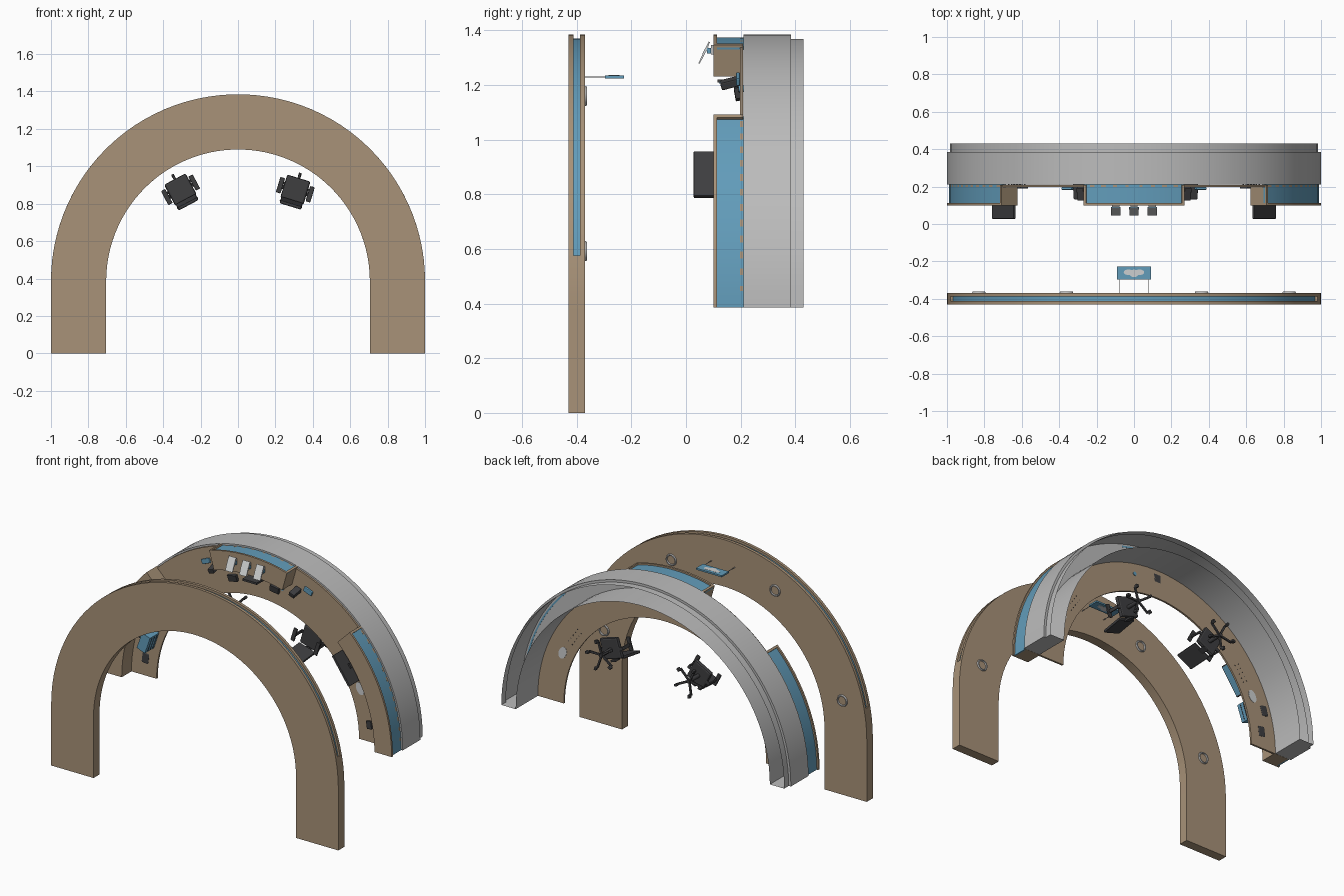
import bpy, bmesh, math
from mathutils import Matrix, Vector

if "Cube" in bpy.data.objects:
    bpy.data.objects.remove(bpy.data.objects["Cube"])

CZ = 0.385   # height of the arc centre


def material(name, r, g, b):
    m = bpy.data.materials.new(name)
    m.diffuse_color = [((c / 255 + 0.055) / 1.055) ** 2.4 for c in (r, g, b)] + [1]
    m.use_nodes = True
    m.node_tree.nodes["Principled BSDF"].inputs["Base Color"].default_value = m.diffuse_color
    return m


TAN = material("tan_wood", 168, 146, 120)
BLUE = material("blue_panel", 98, 156, 186)
GREY = material("grey_metal", 188, 188, 188)
DARK = material("dark_plastic", 62, 62, 64)
LIGHT = material("light_grey", 205, 207, 208)


def finish(name, bm, mat, smooth=True):
    bmesh.ops.recalc_face_normals(bm, faces=bm.faces)
    me = bpy.data.meshes.new(name)
    bm.to_mesh(me)
    bm.free()
    me.materials.append(mat)
    ob = bpy.data.objects.new(name, me)
    bpy.context.collection.objects.link(ob)
    if smooth:
        bpy.context.view_layer.objects.active = ob
        ob.select_set(True)
        bpy.ops.object.shade_smooth_by_angle(angle=math.radians(30))
        ob.select_set(False)
    return ob


def sweep(name, profile, a0, a1, mat, legs="", closed=True, caps=True):
    """Sweep an (r, y) profile round the arc; legs R/L drop straight to the floor."""
    bm = bmesh.new()
    n = max(1, round(abs(a1 - a0) / 3.5))
    path = [(math.cos(a), math.sin(a)) for a in
            (math.radians(a0 + (a1 - a0) * i / n) for i in range(n + 1))]
    rings = [[bm.verts.new((r * c, y, CZ + r * s)) for r, y in profile] for c, s in path]
    if "R" in legs:
        rings.insert(0, [bm.verts.new((r, y, 0)) for r, y in profile])
    if "L" in legs:
        rings.append([bm.verts.new((-r, y, 0)) for r, y in profile])
    k = len(profile)
    for p, q in zip(rings, rings[1:]):
        for i in range(k if closed else k - 1):
            j = (i + 1) % k
            bm.faces.new((p[i], p[j], q[j], q[i]))
    if caps:
        bm.faces.new(rings[0])
        bm.faces.new(rings[-1])
    return finish(name, bm, mat)


def frame(origin, angle, pos, tilt=0):
    return (Matrix.Translation((origin[0], 0, origin[1])) @ Matrix.Rotation(-math.radians(angle), 4, 'Y')
            @ Matrix.Translation(pos) @ Matrix.Rotation(math.radians(tilt), 4, 'Z'))


def box(name, angle, pos, size, mat, origin=(0, CZ), tilt=0, bevel=0):
    """Box in a local frame: x outward, y down to the desk floor, z sideways."""
    bm = bmesh.new()
    bmesh.ops.create_cube(bm, size=1, matrix=frame(origin, angle, pos, tilt) @ Matrix.Diagonal((*size, 1)))
    ob = finish(name, bm, mat, False)
    if bevel:
        m = ob.modifiers.new("bevel", 'BEVEL')
        m.width, m.segments = bevel, 2
    return ob


def disc(name, angle, pos, rx, rz, depth, mat, origin=(0, CZ), axis='Y'):
    bm = bmesh.new()
    turn = Matrix.Rotation(math.pi / 2, 4, 'X') if axis == 'Y' else Matrix()
    scale = Matrix.Diagonal((rx, depth, rz, 1)) if axis == 'Y' else Matrix.Diagonal((rx, rz, depth, 1))
    bmesh.ops.create_cone(bm, cap_ends=True, segments=24, radius1=1, radius2=1, depth=1,
                          matrix=frame(origin, angle, pos) @ scale @ turn)
    return finish(name, bm, mat)


# Arched canopy with a blue strip let into its outer edge
solid = [(0.705, -0.43), (1, -0.43), (1, -0.37), (0.705, -0.37)]
groove = [(0.705, -0.43), (1, -0.43), (1, -0.412), (0.982, -0.412),
          (0.982, -0.388), (1, -0.388), (1, -0.37), (0.705, -0.37)]
sweep("canopy_right_leg", solid, 0, 11, TAN, legs="R")
sweep("canopy_left_leg", solid, 169, 180, TAN, legs="L")
sweep("canopy_arch", groove, 11, 169, TAN)
sweep("canopy_strip", [(0.98, -0.412), (0.986, -0.412), (0.986, -0.388), (0.98, -0.388)], 11, 169, BLUE)

# Ring lamps under the canopy
for i, a in enumerate((14, 65, 115, 166)):
    c = Vector((0.855 * math.cos(math.radians(a)), CZ + 0.855 * math.sin(math.radians(a))))
    bm = bmesh.new()
    prof = [(0.037, -0.37), (0.034, -0.362), (0.028, -0.362), (0.026, -0.37)]
    rings = [[bm.verts.new((c.x + r * math.cos(t), y, c.y + r * math.sin(t))) for r, y in prof]
             for t in (2 * math.pi * k / 24 for k in range(24))]
    for k in range(24):
        p, q = rings[k], rings[(k + 1) % 24]
        for j in range(3):
            bm.faces.new((p[j], p[j + 1], q[j + 1], q[j]))
    finish(f"ring_lamp_{i}", bm, GREY)

# Hanging board with a cloud shape
box("hanging_board", 90, (1.23 - CZ, -0.262, 0), (0.01, 0.07, 0.18), BLUE)
for x in (-0.08, 0.08):
    box("board_wire", 90, (1.23 - CZ, -0.333, x), (0.003, 0.075, 0.003), GREY)
for dx, dy, rx, ry in ((-0.03, 0.004, 0.025, 0.015), (0.0, -0.002, 0.026, 0.02), (0.03, 0.004, 0.024, 0.015)):
    disc("board_cloud", 0, (dx, -0.262 + dy, 1.23 - CZ), rx, ry, 0.0125, LIGHT, axis='Z')

# Desk body: hollow grey shell with stepped plinth, open underneath
sweep("desk_shell", [(0.985, 0.43), (0.985, 0.385), (1, 0.385), (1, 0.21), (0.885, 0.21), (0.885, 0.43)],
      0, 180, GREY, closed=False)
sweep("work_surface", [(0.705, 0.197), (0.99, 0.197), (0.99, 0.209), (0.705, 0.209)], 0, 180, TAN)

# Raised counters with blue outer panels
ledge = [(0.88, 0.10), (1, 0.10), (1, 0.113), (0.982, 0.113), (0.982, 0.209), (0.88, 0.209)]
full = [(0.88, 0.10), (1, 0.10), (1, 0.209), (0.88, 0.209)]
face = [(0.98, 0.113), (0.99, 0.113), (0.99, 0.211), (0.98, 0.211)]
for side, a0, a1 in (("right", 0, 45), ("centre", 74.3, 105.7), ("left", 135, 180)):
    sweep(f"{side}_counter", ledge, a0, a1, TAN)
    sweep(f"{side}_counter_panel", face, a0, a1, BLUE)
    for a, d in ((a0, 0.8), (a1, -0.8)):
        if a not in (0, 180):
            sweep(f"{side}_counter_end", full, a, a + d, TAN)

# Leaflet holders on the centre counter
for x in (-0.097, 0, 0.097):
    for k in range(3):
        box("leaflet", 90, (0.925 + 0.013 * k, 0.064 + 0.005 * k, x), (0.005, 0.07 - 0.01 * k, 0.05),
            LIGHT, tilt=-62)
    box("leaflet_band", 90, (0.94, 0.084, x), (0.02, 0.014, 0.052), BLUE)
    box("leaflet_foot", 90, (0.945, 0.096, x), (0.035, 0.01, 0.04), GREY)

# Side monitors, keyboards and mouse pads
for a in (35, 145):
    s = 1 if a < 90 else -1
    box("monitor", a, (0.85, 0.093, 0), (0.016, 0.13, 0.2), DARK, bevel=0.003)
    box("monitor_screen", a, (0.841, 0.093, 0), (0.004, 0.115, 0.185), BLUE)
    box("monitor_stand", a, (0.862, 0.15, 0), (0.012, 0.1, 0.03), DARK)
    box("monitor_foot", a, (0.855, 0.194, 0), (0.06, 0.006, 0.09), DARK)
    box("keyboard", a, (0.765, 0.193, 0), (0.05, 0.008, 0.14), DARK)
    for i in range(5):
        for j in (-0.015, 0.015):
            box("keyboard_foot", a, (0.765 + j, 0.208, (i - 2) * 0.027), (0.005, 0.006, 0.005), DARK)
    disc("mouse_pad", 90 - s * 66, (0.78, 0.203, 0), 0.026, 0.04, 0.016, LIGHT)

# Small things on the work surface
for a, r in ((172, 0.79), (162.5, 0.84)):
    box("tray", a, (r, 0.203, 0), (0.05, 0.018, 0.07), DARK, bevel=0.008)
box("document_box", 161, (0.775, 0.15, 0), (0.06, 0.09, 0.11), BLUE)
for k in range(3):
    box("document_box_slot", 161, (0.775, 0.13 + 0.025 * k, 0), (0.063, 0.004, 0.095), DARK)
box("telephone", 8, (0.79, 0.19, 0), (0.035, 0.016, 0.05), DARK, bevel=0.004)
for a in (67, 113):
    box("blue_pad", a, (0.91, 0.19, 0), (0.03, 0.014, 0.06), BLUE, bevel=0.004)
for a in (71, 109):
    box("counter_phone", a, (0.87, 0.162, 0), (0.03, 0.07, 0.04), DARK, tilt=-15, bevel=0.005)
box("centre_monitor", 90, (0.83, 0.15, 0), (0.012, 0.07, 0.1), DARK)
box("centre_screen", 90, (0.823, 0.15, 0), (0.004, 0.06, 0.09), BLUE)
box("centre_stand", 90, (0.835, 0.194, 0), (0.05, 0.03, 0.05), DARK)
for a in (81, 102):
    box("centre_keypad", a, (0.80, 0.188, 0), (0.04, 0.018, 0.06), DARK, tilt=-10)
disc("blue_button", 78, (0.82, 0.203, 0), 0.012, 0.012, 0.02, BLUE)

# Swivel chairs, standing on the desk floor
for label, cx, face_a in (("left", -0.305, 118), ("right", 0.305, 73)):
    o = (cx, 0.87)

    def part(name, pos, size, tilt=0, bevel=0.004, a=face_a):
        box(f"{label}_chair_{name}", a, pos, size, DARK, o, tilt, bevel)
    part("seat", (0.005, 0.30, 0), (0.13, 0.028, 0.13), bevel=0.01)
    part("back", (-0.07, 0.205, 0), (0.018, 0.15, 0.12), tilt=-8, bevel=0.007)
    part("back_bar", (-0.068, 0.295, 0), (0.014, 0.05, 0.035))
    for s in (-1, 1):
        part("arm", (0.005, 0.235, s * 0.083), (0.085, 0.012, 0.026))
        part("arm_post", (0, 0.272, s * 0.08), (0.022, 0.07, 0.01))
        part("arm_link", (0, 0.308, s * 0.06), (0.022, 0.01, 0.05))
    disc(f"{label}_chair_column", face_a, (0, 0.36, 0), 0.012, 0.012, 0.11, DARK, o)
    for k in range(5):
        part("base_leg", (0.045, 0.402, 0), (0.09, 0.012, 0.014), a=face_a + 72 * k)
        part("wheel", (0.088, 0.419, 0), (0.022, 0.022, 0.016), a=face_a + 72 * k)
